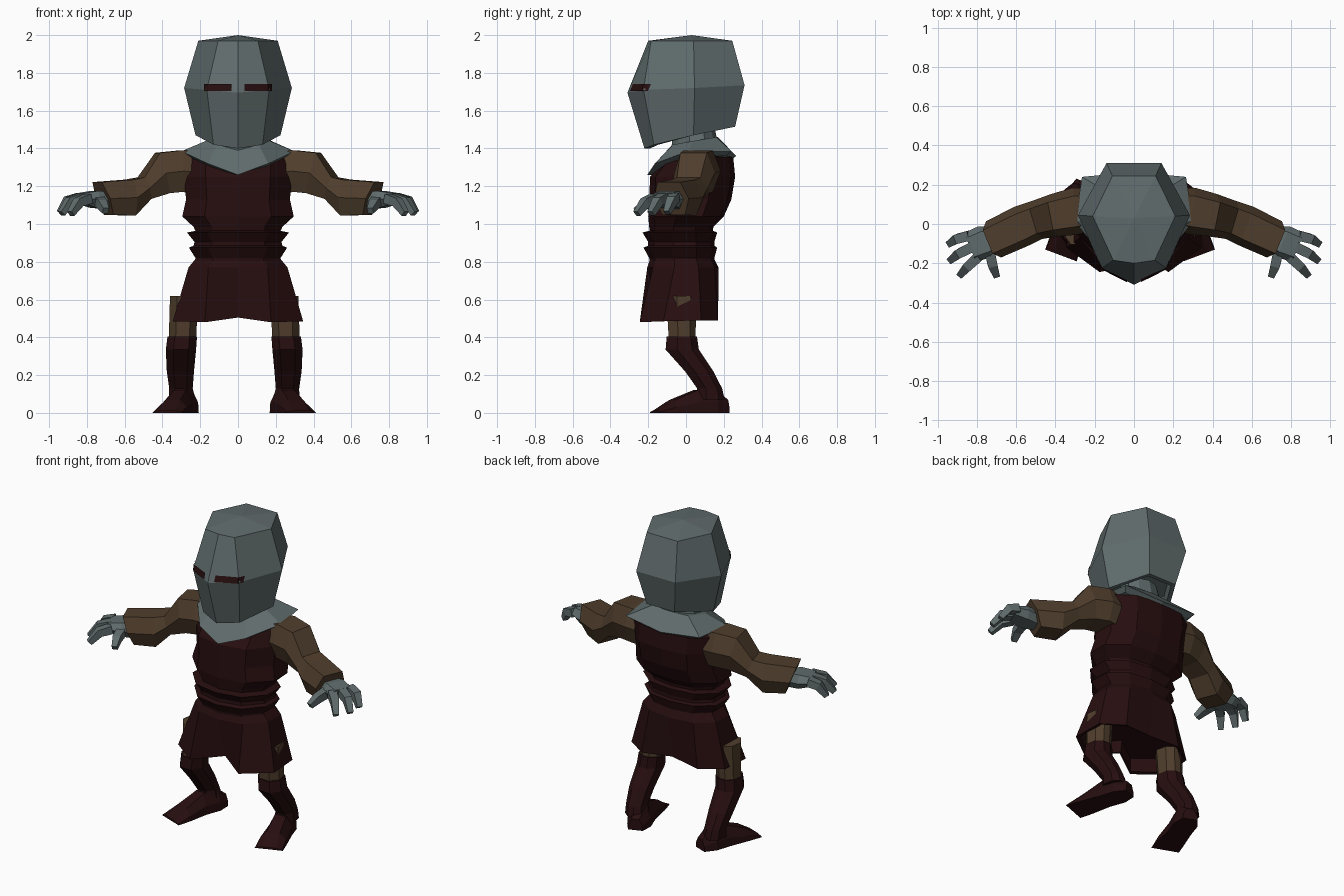
import bpy, bmesh, math
from mathutils import Vector
from mathutils.bvhtree import BVHTree

if "Cube" in bpy.data.objects:
    bpy.data.objects.remove(bpy.data.objects["Cube"])


def material(name, rgb):
    m = bpy.data.materials.new(name)
    m.diffuse_color = (*rgb, 1)
    m.use_nodes = True
    m.node_tree.nodes["Principled BSDF"].inputs["Base Color"].default_value = m.diffuse_color
    return m


STEEL = material("steel_grey", (0.118, 0.150, 0.152))
RED = material("dark_red", (0.020, 0.0042, 0.0048))
BROWN = material("brown_cloth", (0.078, 0.047, 0.025))


def loft(name, rings, mat, side=0, shift=0.0):
    """Skin equal-length rings; side=+1/-1 places one of a mirrored pair."""
    bm = bmesh.new()
    rows = []
    for ring in rings:
        row = []
        for p in ring:
            x, y, z = p
            if side:
                x = side * (x - shift) + shift
            row.append(bm.verts.new((x, y, z)))
        rows.append(row)
    n = len(rows[0])
    for a, b in zip(rows, rows[1:]):
        for i in range(n):
            j = (i + 1) % n
            bm.faces.new((a[i], a[j], b[j], b[i]))
    bm.faces.new(rows[0][::-1])
    bm.faces.new(rows[-1])
    bmesh.ops.remove_doubles(bm, verts=bm.verts, dist=1e-5)
    bmesh.ops.recalc_face_normals(bm, faces=bm.faces)
    return finish(name, bm, mat)


def finish(name, bm, mat):
    me = bpy.data.meshes.new(name)
    bm.to_mesh(me)
    bm.free()
    me.materials.append(mat)
    ob = bpy.data.objects.new(name, me)
    bpy.context.collection.objects.link(ob)
    return ob


def sym(half):
    """Complete a half ring by mirroring the points off the centre line."""
    return half + [(-x, y, z) for x, y, z in reversed(half) if x > 1e-6]


def body_ring(z, w, yf, yb):
    d = yb - yf
    return sym([(0, yf, z), (.6 * w, yf + .03, z), (w, yf + .38 * d, z),
                (w, yb - .28 * d, z), (.6 * w, yb - .02, z), (0, yb, z)])


HEX = [(1, 0), (.65, 1), (-.65, 1), (-1, 0), (-.65, -1), (.65, -1)]
BOX = [(1, 1), (-1, 1), (-1, -1), (1, -1)]


def section(c, hw, hh, d, shape=HEX):
    """Ring around c, facing along d, hw to the side and hh upward."""
    d = Vector(d).normalized()
    u = d.cross(Vector((0, 0, 1))).normalized()
    v = u.cross(d)
    return [Vector(c) + u * hw * a + v * hh * b for a, b in shape]


def flat_ring(cx, cy, z, hx, hy, lean=0):
    pts = [(.5, -1), (1, -.3), (.85, .6), (.3, 1), (-.3, 1), (-.85, .6), (-1, -.3), (-.5, -1)]
    return [(cx + hx * a, cy + hy * b, z + lean * b) for a, b in pts]


# Helmet: faceted shell, hollow underneath
bottom = sym([(0, -.22, 1.40), (.13, -.17, 1.42), (.225, .04, 1.47), (.10, .26, 1.515)])
middle = sym([(0, -.31, 1.695), (.165, -.225, 1.71), (.285, .045, 1.72), (.14, .31, 1.735)])
rim = sym([(0, -.20, 1.97), (.105, -.185, 1.97), (.21, .04, 1.97), (.11, .245, 1.97)])
inner = [(x * .88, .03 + (y - .03) * .88, z) for x, y, z in bottom]
roof = [(x, y, z + .1) for x, y, z in inner]
helmet = loft("helmet", [roof, inner, bottom, middle, rim, [(0, .03, 2.0)] * 7], STEEL)

# Eye slits: thin plates laid on the front facets, wrapping round the corner
tree = BVHTree.FromPolygons([v.co for v in helmet.data.vertices],
                            [list(p.vertices) for p in helmet.data.polygons])
for s, label in ((1, "left"), (-1, "right")):
    bm = bmesh.new()
    rows = []
    for z in (1.705, 1.742):
        row = []
        for x in (.032, .095, .157, .176):
            hit = tree.ray_cast(Vector((s * x, -2, z)), Vector((0, 1, 0)))[0]
            row.append(bm.verts.new(hit + Vector((s * .003, -.005, 0))))
        rows.append(row)
    for i in range(3):
        quad = [rows[0][i], rows[0][i + 1], rows[1][i + 1], rows[1][i]]
        bm.faces.new(quad if s > 0 else quad[::-1])
    finish(label + "_eye_slit", bm, RED)

# Neck and pointed collar
loft("neck", [body_ring(1.38, .14, -.08, .18), body_ring(1.56, .11, -.06, .14)], STEEL)
loft("collar", [
    sym([(0, -.14, 1.26), (.15, -.10, 1.30), (.27, .03, 1.36), (.24, .21, 1.36), (0, .23, 1.33)]),
    sym([(0, -.205, 1.26), (.16, -.165, 1.32), (.30, .01, 1.385), (.265, .24, 1.385), (0, .265, 1.36)]),
    sym([(0, -.10, 1.39), (.11, -.07, 1.42), (.17, .04, 1.44), (.13, .16, 1.46), (0, .17, 1.46)]),
], STEEL)

# Tunic and the two folds of the belt
loft("tunic", [body_ring(*r) for r in (
    (.95, .22, -.19, .14), (.985, .235, -.195, .145), (1.04, .295, -.20, .20),
    (1.13, .275, -.195, .24), (1.25, .285, -.19, .26), (1.355, .285, -.11, .25),
    (1.385, .24, -.06, .2))], RED)
loft("belt", [body_ring(*r) for r in (
    (.78, .23, -.19, .15), (.82, .225, -.195, .15), (.875, .26, -.225, .165),
    (.885, .235, -.20, .15), (.905, .23, -.20, .15), (.955, .27, -.23, .165),
    (.965, .22, -.19, .14))], RED)

# Skirt: flared, with recessed centre folds and a hollow hem
hem = sym([(0, -.13, .505), (.175, -.245, .48), (.345, -.12, .485),
           (.335, .08, .49), (.20, .17, .49), (0, .14, .505)])
hem_in = [(x * .93, y * .93, z + .005) for x, y, z in hem]
lining = [(x * .85, y * .85, z + .08) for x, y, z in hem]
loft("skirt", [lining, hem_in, hem, body_ring(.77, .262, -.205, .172),
               body_ring(.815, .225, -.19, .15)], RED)

OUT = (.92, -.38, 0)
FINGERS = {
    "outer_finger": [(.84, -.06, 1.14), (.90, -.075, 1.125), (.94, -.10, 1.06)],
    "middle_finger": [(.82, -.115, 1.14), (.89, -.15, 1.12), (.935, -.185, 1.055)],
    "inner_finger": [(.79, -.165, 1.135), (.845, -.215, 1.115), (.885, -.26, 1.055)],
    "thumb": [(.735, -.14, 1.12), (.72, -.21, 1.105), (.70, -.265, 1.07)],
}
for s, label in ((1, "left_"), (-1, "right_")):
    # Sleeve with a wide cuff
    loft(label + "sleeve", [section(*r) for r in (
        ((.24, .07, 1.275), .11, .11, (1, -.05, 0)),
        ((.30, .065, 1.28), .12, .11, (1, -.1, 0)),
        ((.40, .045, 1.27), .11, .11, (1, -.2, -.25)),
        ((.495, .02, 1.19), .10, .06, (1, -.3, -.35)),
        ((.57, -.01, 1.14), .105, .095, (1, -.4, -.05)),
        ((.715, -.078, 1.135), .10, .093, (.92, -.38, -.38)))], BROWN, s)
    # Gloved palm
    loft(label + "palm", [section(*r) for r in (
        ((.69, -.07, 1.125), .06, .045, OUT),
        ((.76, -.09, 1.13), .085, .045, OUT),
        ((.835, -.12, 1.135), .08, .028, OUT))], STEEL, s)
    # Fingers, bent down at the knuckle
    for fname, path in FINGERS.items():
        p = [Vector(q) for q in path]
        dirs = (p[1] - p[0], p[2] - p[0], p[2] - p[1])
        loft(label + fname, [section(c, w, w, d, BOX)
                             for c, w, d in zip(p, (.026, .024, .016), dirs)], STEEL, s)
    # Thigh
    loft(label + "thigh", [flat_ring(.255, -.02, .37, .072, .07),
                           flat_ring(.245, -.025, .62, .075, .08)], BROWN, s, -.02)
    # Boot leg, sloping back from the knee to the ankle
    loft(label + "boot_leg", [flat_ring(*r) for r in (
        (.255, .13, .07, .07, .075), (.262, .125, .13, .062, .066),
        (.265, .07, .22, .072, .075), (.262, -.02, .335, .08, .088),
        (.255, -.022, .405, .078, .08))], RED, s, -.02)
    # Boot foot, turned outward with a wedge toe
    toe = (.35, -.93, 0)
    foot = []
    for x, y, hw, top in ((.212, .215, .045, .07), (.235, .145, .072, .12),
                          (.268, .05, .07, .12), (.305, -.075, .082, .068),
                          (.332, -.16, .086, .012)):
        ring = section((x, y, 0), hw, top, toe,
                       [(1, 0), (.95, .45), (.5, 1), (-.5, 1), (-.95, .45), (-1, 0)])
        foot.append(ring)
    loft(label + "boot_foot", foot, RED, s, -.02)
